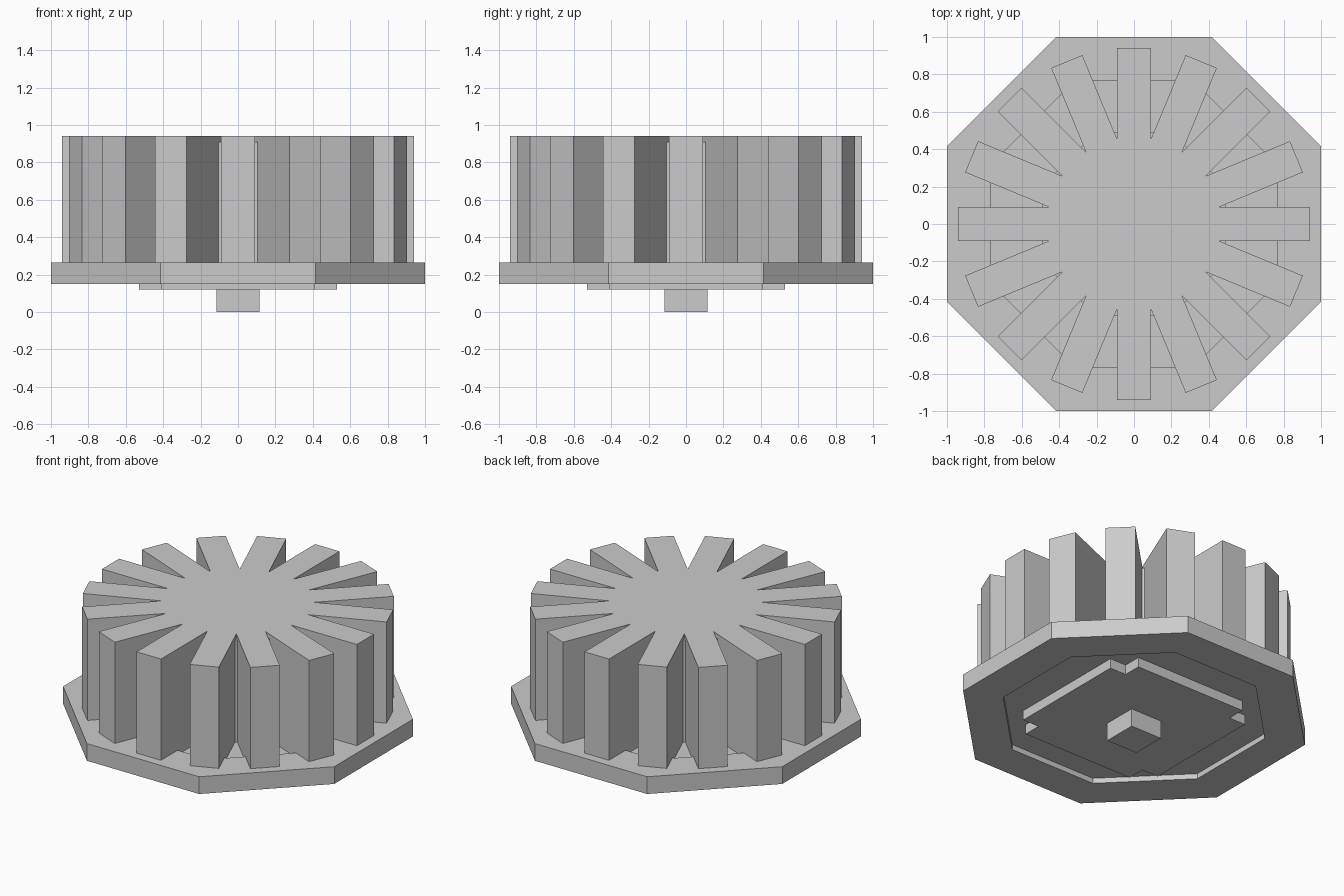
import bpy, bmesh, math
from mathutils import Vector

if "Cube" in bpy.data.objects:
    bpy.data.objects.remove(bpy.data.objects["Cube"])


def mesh_object(name, bm):
    bmesh.ops.recalc_face_normals(bm, faces=bm.faces)
    me = bpy.data.meshes.new(name)
    bm.to_mesh(me)
    bm.free()
    ob = bpy.data.objects.new(name, me)
    bpy.context.collection.objects.link(ob)
    return ob


def prism(name, outline, z0, z1):
    bm = bmesh.new()
    face = bm.faces.new([bm.verts.new((x, y, z0)) for x, y in outline])
    ext = bmesh.ops.extrude_face_region(bm, geom=[face], use_keep_orig=True)
    verts = [v for v in ext["geom"] if isinstance(v, bmesh.types.BMVert)]
    bmesh.ops.translate(bm, verts=verts, vec=(0, 0, z1 - z0))
    return mesh_object(name, bm)


def octagon(apothem):
    r = apothem / math.cos(math.pi / 8)
    return [(r * math.cos((i + 0.5) * math.pi / 4),
             r * math.sin((i + 0.5) * math.pi / 4)) for i in range(8)]


# Octagonal base ring
bm = bmesh.new()
loops = [[bm.verts.new((x, y, z)) for x, y in octagon(a)]
         for a, z in ((1.0, 0.15), (1.0, 0.265), (0.765, 0.265), (0.765, 0.15))]
for k in range(4):
    a, b = loops[k], loops[(k + 1) % 4]
    for i in range(8):
        j = (i + 1) % 8
        bm.faces.new((a[i], a[j], b[j], b[i]))
mesh_object("base_ring", bm)

# Recessed floor inside the ring
prism("base_floor", octagon(0.765), 0.185, 0.235)

# Inner core seen between the fins
prism("core", octagon(0.49), 0.235, 0.91)

# Star of sixteen radial fins with flat tips
COUNT, HALF, TIP = 16, 0.09, 0.94
valley = HALF / math.sin(math.pi / COUNT)
star = []
for i in range(COUNT):
    t = i * 2 * math.pi / COUNT
    out, side = Vector((math.cos(t), math.sin(t))), Vector((-math.sin(t), math.cos(t)))
    star += [tuple(out * TIP - side * HALF), tuple(out * TIP + side * HALF)]
    m = t + math.pi / COUNT
    star.append((valley * math.cos(m), valley * math.sin(m)))
prism("fins", star, 0.235, 0.94)

# Underside plate with square notches at its corners
o, n = 0.53, 0.41
plate = []
for i in range(4):
    c, s = round(math.cos(i * math.pi / 2)), round(math.sin(i * math.pi / 2))
    plate += [(c * x - s * y, s * x + c * y) for x, y in ((o, n), (n, n), (n, o))]
prism("bottom_plate", plate, 0.12, 0.185)

# Square peg
p = 0.115
prism("peg", [(-p, -p), (p, -p), (p, p), (-p, p)], 0.0, 0.12)
